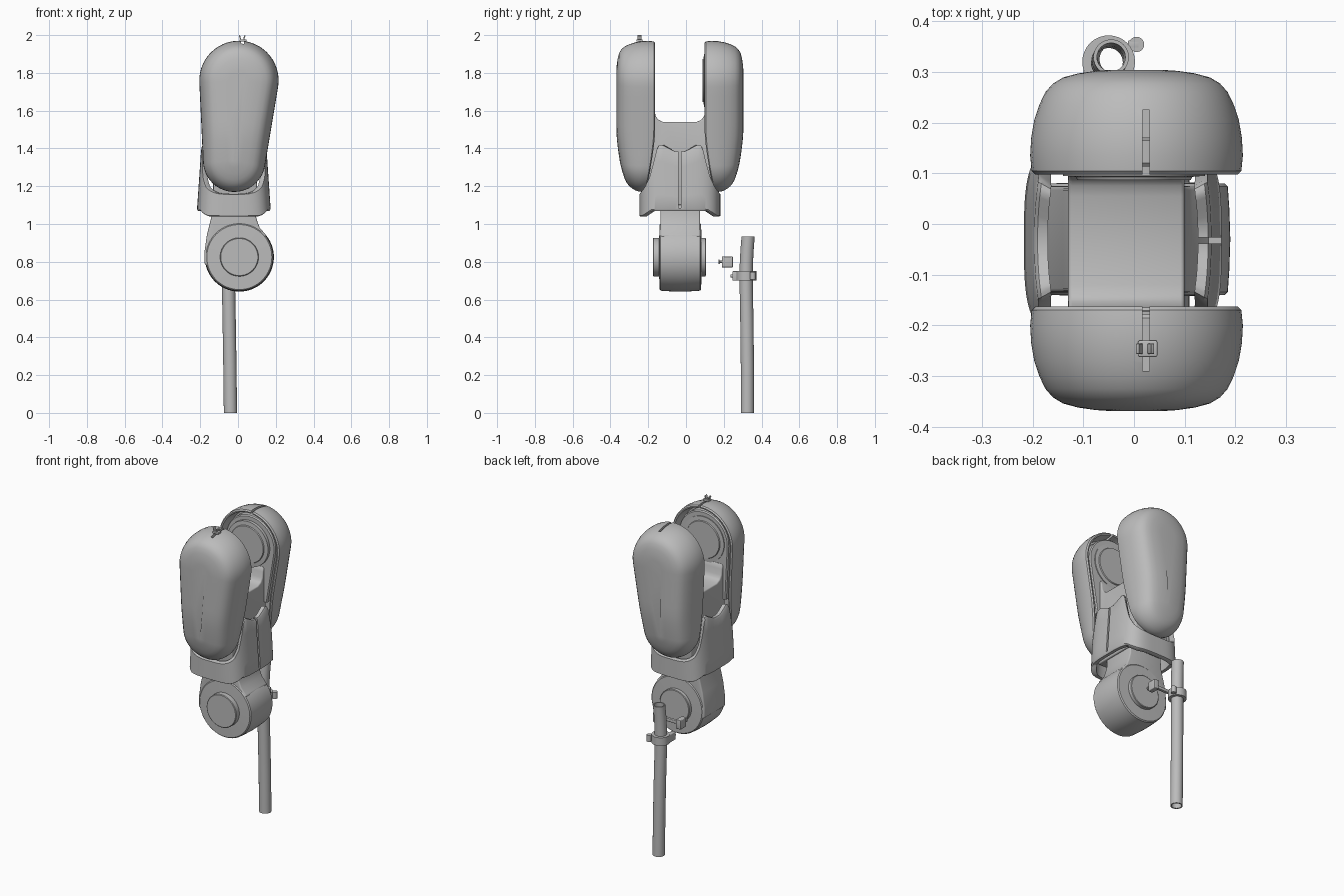
import bpy, bmesh, math
from mathutils import Vector

cube = bpy.data.objects.get("Cube")
if cube:
    bpy.data.objects.remove(cube, do_unlink=True)

grey = bpy.data.materials.new("plain_grey")
grey.use_nodes = True
grey.diffuse_color = (0.5, 0.5, 0.5, 1)
grey.node_tree.nodes["Principled BSDF"].inputs["Base Color"].default_value = (0.5, 0.5, 0.5, 1)

MID = -0.0325  # mirror plane between the two housings


def mirror(y):
    return 2 * MID - y


def finish(ob, angle=35):
    bpy.ops.object.select_all(action='DESELECT')
    ob.select_set(True)
    bpy.context.view_layer.objects.active = ob
    for m in list(ob.modifiers):
        bpy.ops.object.modifier_apply(modifier=m.name)
    bpy.ops.object.shade_smooth_by_angle(angle=math.radians(angle))


def loft(name, rings, loop=False, done=True):
    """Skin equal-length rings; cap the ends, or join last to first."""
    bm = bmesh.new()
    vs = [[bm.verts.new(p) for p in r] for r in rings]
    n = len(vs[0])
    pairs = list(zip(vs, vs[1:])) + ([(vs[-1], vs[0])] if loop else [])
    for a, b in pairs:
        for i in range(n):
            j = (i + 1) % n
            bm.faces.new((a[i], a[j], b[j], b[i]))
    if not loop:
        bm.faces.new(vs[0])
        bm.faces.new(vs[-1])
    bmesh.ops.recalc_face_normals(bm, faces=bm.faces)
    me = bpy.data.meshes.new(name)
    bm.to_mesh(me)
    bm.free()
    me.materials.append(grey)
    ob = bpy.data.objects.new(name, me)
    bpy.context.collection.objects.link(ob)
    if done:
        finish(ob)
    return ob


def bevel(ob, width, segments=3):
    m = ob.modifiers.new("round", 'BEVEL')
    m.width, m.segments = width, segments
    finish(ob)


def box(name, x0, x1, y0, y1, z0, z1, soft=0.0):
    rings = [[(x0, y0, z), (x1, y0, z), (x1, y1, z), (x0, y1, z)] for z in (z0, z1)]
    ob = loft(name, rings, done=False)
    if soft:
        bevel(ob, soft)
    return ob


def cut(ob, cutter):
    m = ob.modifiers.new("cut", 'BOOLEAN')
    m.object, m.operation, m.solver = cutter, 'DIFFERENCE', 'EXACT'
    finish(ob)
    bpy.data.objects.remove(cutter, do_unlink=True)


def turned(name, cx, cz, steps, n=64):
    """Turned part on the y axis; steps are (y, radius)."""
    return loft(name, [[(cx + r * math.cos(2 * math.pi * i / n), y, cz + r * math.sin(2 * math.pi * i / n))
                        for i in range(n)] for y, r in steps])


def prism(name, outline, axis, lo, hi, soft):
    if axis == 'x':
        rings = [[(k, a, b) for a, b in outline] for k in (lo, hi)]
    else:
        rings = [[(a, k, b) for a, b in outline] for k in (lo, hi)]
    ob = loft(name, rings, done=False)
    bevel(ob, soft)


# Egg outline shared by housings and arms: hull of a large and a small circle
def egg(inset):
    top, low = Vector((0.005, 1.76)), Vector((-0.02, 1.335))
    rt, rl = 0.21 - inset, 0.165 - inset
    lean, tip = -0.06, 0.107
    arc = lambda c, r, a, b: [c + r * Vector((math.cos(t), math.sin(t))) for t in
                              [lean + a + (b - a) * i / 28 for i in range(29)]]
    a = arc(top, rt, -tip, math.pi + tip)
    b = arc(low, rl, math.pi + tip, 2 * math.pi - tip)
    straight = lambda p, q: [p.lerp(q, i / 8) for i in range(1, 8)]
    return a + straight(a[-1], b[0]) + b + straight(b[-1], a[0])


def thin(y, z):
    t = min(1, max(0, (1.5 - z) / 0.33)) ** 1.5
    return -0.267 + (y + 0.267) * (1 - 0.5 * t)


# Two hollow housings, open toward each other, each with a slot in the crown
SHELL = [(-0.235, 0.03), (-0.18, 0.02), (-0.165, 0.018), (-0.163, 0.01), (-0.17, 0.003),
         (-0.2, 0.0), (-0.235, 0.002), (-0.27, 0.008), (-0.3, 0.018), (-0.325, 0.03),
         (-0.342, 0.045), (-0.354, 0.065), (-0.362, 0.095), (-0.367, 0.13), (-0.369, 0.16)]
for name, side in (("front", lambda y: y), ("back", mirror)):
    rings = [[(p.x, side(thin(y, p.y)), p.y) for p in egg(inset)] for y, inset in SHELL]
    shell = loft(name + "_housing", rings, done=False)
    ya, yb = sorted((side(-0.15), side(-0.29)))
    cut(shell, box("slot_cutter", 0.017, 0.031, ya, yb, 1.915, 2.05))

    # Arm plate and hub disc inside the housing
    arm = [[(p.x, side(y), p.y) for p in egg(i)] for y, i in
           ((-0.23, 0.04), (-0.185, 0.04), (-0.178, 0.046))]
    keep = loft(name + "_arm", arm, done=False)
    cut(keep, box("arm_cutter", -0.3, 0.3, -0.5, 0.5, 1.0, 1.42))
    face = -0.165 if name == "front" else -0.152
    turned(name + "_hub", 0.0, 1.76, [(side(y), r) for y, r in
           ((-0.22, 0.14), (face - 0.008, 0.14), (face - 0.006, 0.115), (face, 0.112))])

# Yoke saddle joining the arms
half = [(-0.2, 1.1), (-0.2, 1.62), (-0.178, 1.64), (-0.166, 1.61), (-0.162, 1.575),
        (-0.148, 1.552), (-0.12, 1.54)]
prism("yoke", half + [(mirror(y), z) for y, z in reversed(half)], 'x', -0.13, 0.1, 0.008)

# Hip cover: ring wall with tall side panels and low front and back collars
RIM = [(0, 1.38), (0.03, 1.385), (0.1, 1.42), (0.12, 1.415), (0.14, 1.33), (0.16, 1.255),
       (0.185, 1.2), (0.215, 1.16)]


def rim(d):
    for (a, za), (b, zb) in zip(RIM, RIM[1:]):
        if d <= b:
            return za + (zb - za) * (d - a) / (b - a)
    return RIM[-1][1]


def cover_ring(t, wall, n=144):
    ring = []
    for i in range(n):
        a = 2 * math.pi * (i + 0.5) / n
        c, s = math.cos(a), math.sin(a)
        u = math.copysign(abs(c) ** 0.55, c)
        v = math.copysign(abs(s) ** 0.55, s)
        d = abs(v) * 0.215
        foot = 1.07 - 0.03 * min(1, max(0, (d - 0.15) / 0.05))
        z = foot + (rim(d) - foot) * t
        taper = 1 - 0.13 * (z - 1.05) / 0.37
        ring.append((-0.022 + u * (0.197 * taper - wall), MID + v * (0.215 - wall), z))
    return ring


steps = [0, 0.03, 0.25, 0.5, 0.75, 0.97, 1]
outer = [cover_ring(t, 0.006 if t in (0, 1) else 0) for t in steps]
inner = [cover_ring(t, 0.026) for t in reversed(steps)]
cover = loft("hip_cover", outer + inner, loop=True, done=False)
cut(cover, box("seam_cutter", 0.1, 0.3, MID - 0.006, MID + 0.006, 1.085, 1.5))

# Knee link: neck, drum and stepped caps
neck = [(-0.13, 1.25), (-0.14, 1.04), (-0.165, 0.94), (-0.178, 0.85), (-0.178, 0.79), (-0.1, 0.72),
        (0.1, 0.78), (0.15, 0.94), (0.115, 0.98), (0.1, 1.02), (0.09, 1.06), (0.085, 1.25)]
prism("knee_neck", neck, 'y', -0.135, 0.075, 0.008)
turned("knee_drum", 0.007, 0.825,
       [(-0.175, 0.098), (-0.172, 0.102), (-0.142, 0.102), (-0.14, 0.172), (-0.134, 0.178),
        (-0.09, 0.181), (-0.03, 0.183), (0.03, 0.181), (0.074, 0.178), (0.08, 0.172),
        (0.082, 0.102), (0.102, 0.102), (0.105, 0.098)])

# Hollow hanging pipe with a slightly bent top
PATH = [(-0.04, 0.325, 0), (-0.043, 0.325, 0.25), (-0.047, 0.322, 0.5), (-0.05, 0.319, 0.66),
        (-0.05, 0.319, 0.78), (-0.048, 0.323, 0.86), (-0.045, 0.329, 0.935)]


def pipe_rings(r):
    return [[(x + r * math.cos(2 * math.pi * i / 32), y + r * math.sin(2 * math.pi * i / 32), z)
             for i in range(32)] for x, y, z in PATH]


loft("hanging_pipe", pipe_rings(0.035) + pipe_rings(0.028)[::-1], loop=True)

# Pipe clamp: collar, lugs and screw
collar = []
for r, z in ((0.052, 0.7), (0.052, 0.75), (0.034, 0.75), (0.034, 0.7)):
    collar.append([(-0.05 + r * math.cos(2 * math.pi * i / 32), 0.32 + r * math.sin(2 * math.pi * i / 32), z)
                   for i in range(32)])
loft("clamp_collar", collar, loop=True)
box("clamp_lug", -0.1, -0.075, 0.245, 0.33, 0.7, 0.75, 0.004)
box("clamp_ear", -0.012, 0.012, 0.345, 0.362, 0.705, 0.745, 0.003)
turned("clamp_screw", -0.088, 0.725, [(0.235, 0.008), (0.26, 0.008)], 16)
loft("clamp_button", [[(0.005 + 0.015 * math.cos(math.pi * i / 10), 0.354 + 0.015 * math.sin(math.pi * i / 10), z)
                       for i in range(20)] for z in (0.705, 0.745)])

# Bracket bar with end blocks and pins behind the knee
box("bracket_bar", -0.12, 0.04, 0.21, 0.228, 0.788, 0.808, 0.003)
for name, x in (("right", -0.12), ("left", 0.04)):
    box(name + "_bracket_block", x - 0.016, x + 0.016, 0.19, 0.248, 0.77, 0.828, 0.004)
    turned(name + "_bracket_pin", x, 0.8, [(0.172, 0.012), (0.178, 0.012), (0.179, 0.006), (0.2, 0.006)], 16)

# Small cable clip on the front housing crown
box("clip_base", 0.008, 0.046, -0.262, -0.23, 1.965, 1.978, 0.003)
for name, s in (("right", -1), ("left", 1)):
    prism(name + "_clip_prong", [(0.022 + s * 0.003, 1.972), (0.022 + s * 0.009, 1.972),
          (0.022 + s * 0.018, 1.996), (0.022 + s * 0.012, 2.0)], 'y', -0.256, -0.236, 0.001)
